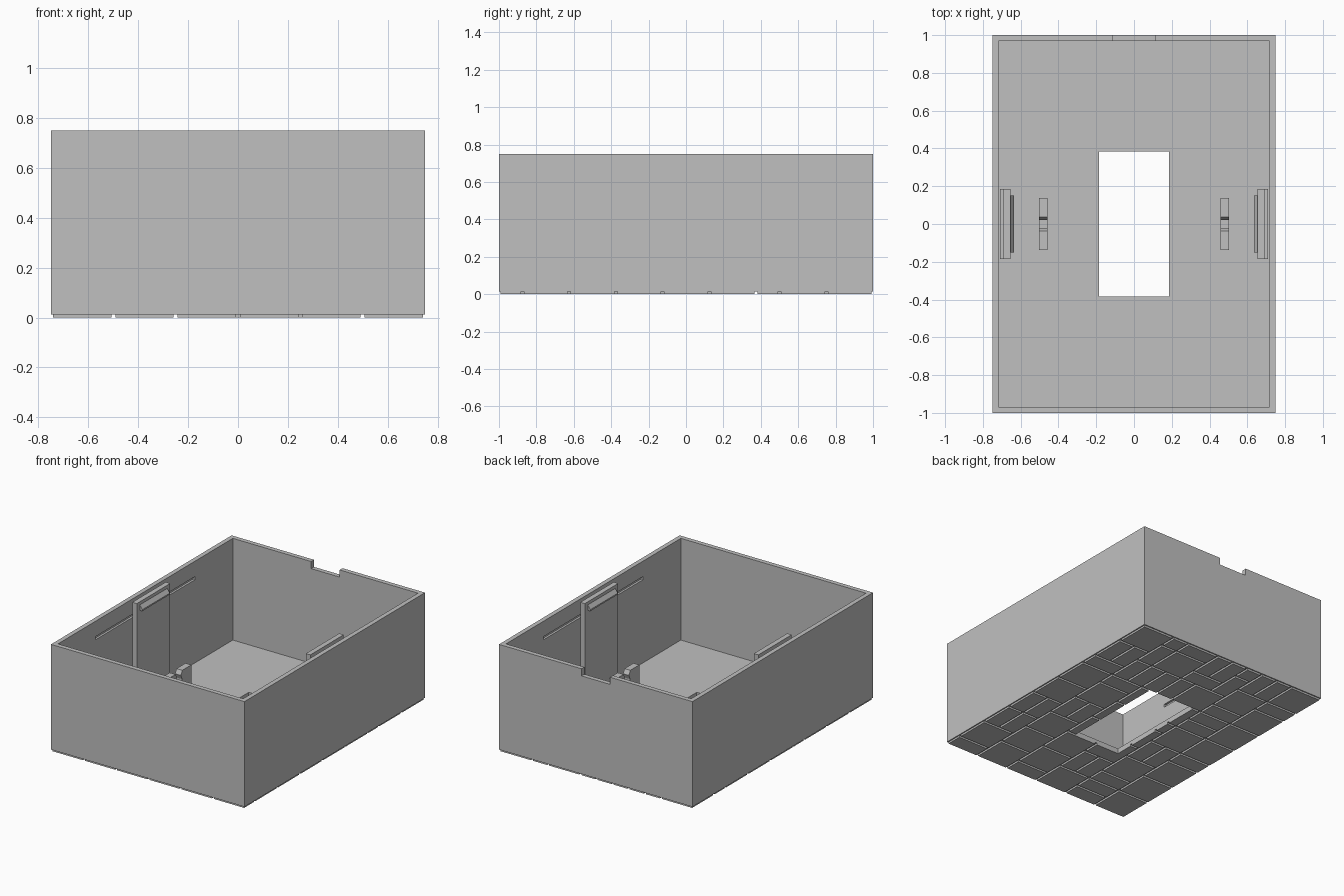
import bpy
import bmesh
import random
from mathutils import Vector

if "Cube" in bpy.data.objects:
    bpy.data.objects.remove(bpy.data.objects["Cube"], do_unlink=True)

grey = bpy.data.materials.new("plain_grey")
grey.use_nodes = True
grey.diffuse_color = (0.53, 0.53, 0.53, 1)
grey.node_tree.nodes["Principled BSDF"].inputs["Base Color"].default_value = grey.diffuse_color


def add_box(bm, lo, hi):
    """Add an axis-aligned box between two corners."""
    lo, hi = Vector(lo), Vector(hi)
    verts = bmesh.ops.create_cube(bm, size=1)["verts"]
    for v in verts:
        v.co = (lo + hi) / 2 + v.co * (hi - lo)


def finish(name, bm):
    bmesh.ops.recalc_face_normals(bm, faces=bm.faces)
    mesh = bpy.data.meshes.new(name)
    bm.to_mesh(mesh)
    bm.free()
    mesh.materials.append(grey)
    obj = bpy.data.objects.new(name, mesh)
    bpy.context.collection.objects.link(obj)
    return obj


def boxes(name, *pairs):
    bm = bmesh.new()
    for lo, hi in pairs:
        add_box(bm, lo, hi)
    return finish(name, bm)


def prism(name, profile, place, start, end):
    """Extrude a profile; place(a, b, t) maps profile and depth to space."""
    bm = bmesh.new()
    face = bm.faces.new([bm.verts.new(place(a, b, start)) for a, b in profile])
    new = bmesh.ops.extrude_face_region(bm, geom=[face])["geom"]
    shift = Vector(place(0, 0, end)) - Vector(place(0, 0, start))
    bmesh.ops.translate(bm, vec=shift, verts=[g for g in new if isinstance(g, bmesh.types.BMVert)])
    return finish(name, bm)


def cut(obj, *pairs):
    """Subtract boxes from an object and drop the cutters."""
    for lo, hi in pairs:
        cutter = boxes("cutter", (lo, hi))
        cutter.hide_render = True
        mod = obj.modifiers.new("cut", "BOOLEAN")
        mod.operation, mod.solver, mod.object = "DIFFERENCE", "EXACT", cutter
        graph = bpy.context.evaluated_depsgraph_get()
        mesh = bpy.data.meshes.new_from_object(obj.evaluated_get(graph))
        obj.modifiers.clear()
        obj.data = mesh
        bpy.data.objects.remove(cutter, do_unlink=True)


W, L, H = 0.75, 1.0, 0.75
TILE, FLOOR, WALL = 0.013, 0.037, 0.032
opening = ((-0.185, -0.383, -0.1), (0.185, 0.383, 0.2))

# Open tray: cavity, floor opening, cable notch and side grooves
tray = boxes("tray", ((-W, -L, TILE), (W, L, H)))
groove = 0.015
cut(tray,
    ((-W + WALL, -L + WALL, FLOOR), (W - WALL, L - WALL, 1)),
    opening,
    ((-0.11, 0.9, 0.7), (0.11, 1.1, 1)),
    ((-W + WALL - groove, -0.55, 0.62), (-0.6, 0.55, 0.642)),
    ((0.6, -0.55, 0.62), (W - WALL + groove, 0.55, 0.642)))

# Paving on the underside: random slabs on a square grid
random.seed(4)
cell, gap = 0.125, 0.008
cols, rows = 12, 16
used = set()
bm = bmesh.new()
for j in range(rows):
    for i in range(cols):
        if (i, j) in used:
            continue
        sizes = [(2, 2), (2, 1), (1, 2), (2, 2)]
        random.shuffle(sizes)
        if j == 0:
            sizes = [(2, 1 + (i // 2 + 1) % 2)]
        for w, h in sizes + [(1, 1)]:
            cells = {(i + a, j + b) for a in range(w) for b in range(h)}
            if not cells & used and i + w <= cols and j + h <= rows:
                break
        used |= cells
        x, y = -W + i * cell, -L + j * cell
        add_box(bm, (x + gap, y + gap, 0),
                (x + w * cell - gap, y + h * cell - gap, TILE + 0.002))
slabs = finish("paving_slabs", bm)
cut(slabs, opening)

# Post outline with a snap-in axle slot, in depth and height
cradle = [(0.137, FLOOR - 0.01), (0.137, 0.25), (0.037, 0.25), (0.022, 0.22),
          (0.034, 0.19), (0.034, 0.165), (0.02, 0.14)]
cradle += [(-y, z) for y, z in reversed(cradle)]

# Clip outline: upright arm with a sloped catch
arm = [(0.655, FLOOR - 0.01), (0.69, FLOOR - 0.01), (0.69, H), (0.655, H)]
catch = [(0.66, 0.735), (0.635, 0.70), (0.635, 0.69), (0.66, 0.69)]
foot = [(0.685, FLOOR - 0.01), (0.71, FLOOR - 0.01), (0.71, 0.15), (0.685, 0.15)]

for side, s in (("left", 1), ("right", -1)):
    def across(x, z, t):
        return (s * x, t, z)

    def along(y, z, t):
        return (s * t, y, z)

    prism(side + "_clip_arm", arm, across, -0.185, 0.185)
    prism(side + "_clip_catch", catch, across, -0.152, 0.152)
    prism(side + "_clip_foot", foot, across, -0.185, 0.185)
    prism(side + "_axle_post", cradle, along, 0.458, 0.503)
